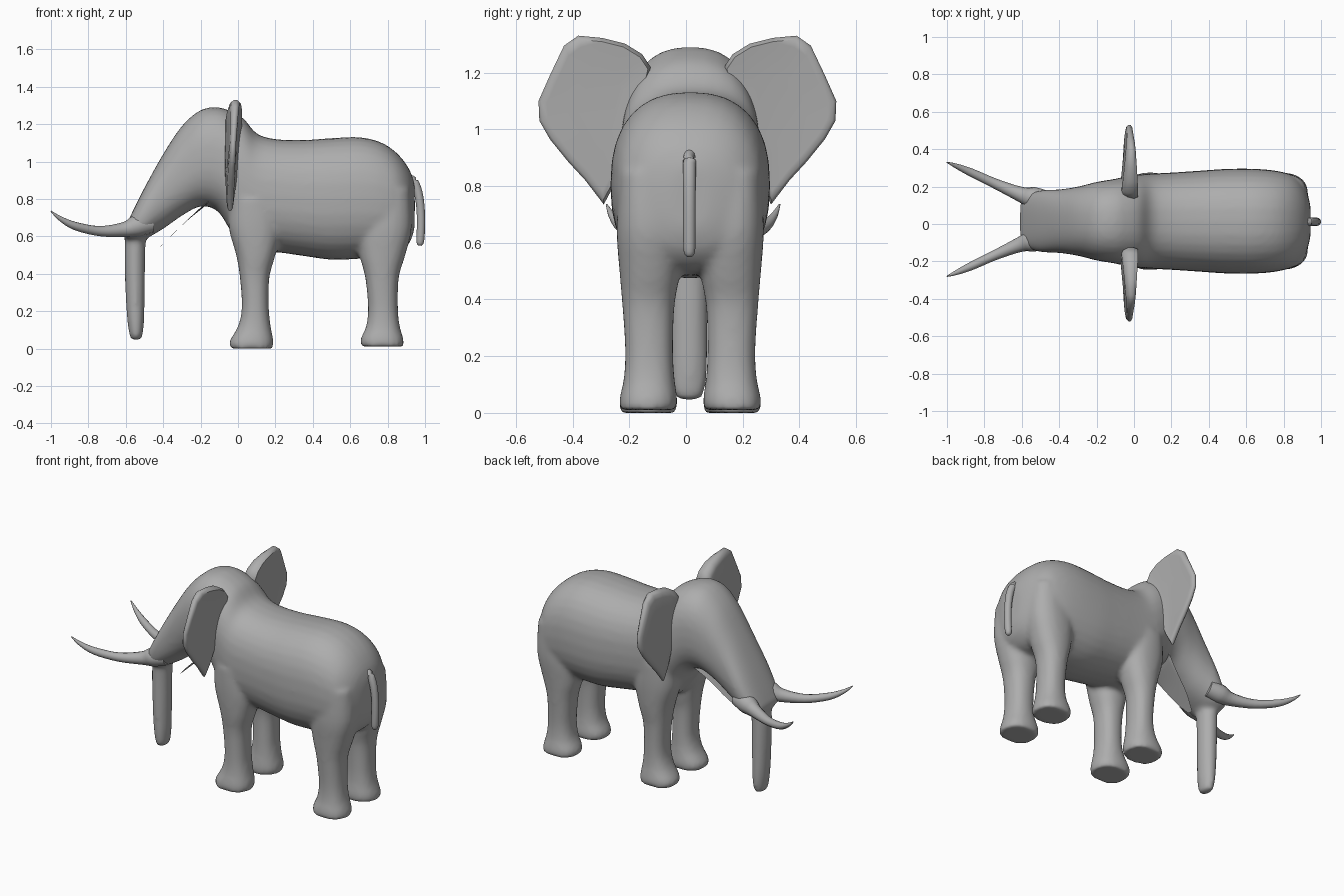
import bpy, bmesh
from math import sin, cos, pi, copysign
from mathutils import Vector

old = bpy.data.objects.get("Cube")
if old:
    bpy.data.objects.remove(old)

MID = 0.015  # lateral centre of the animal

grey = bpy.data.materials.new("hide grey")
grey.use_nodes = True
colour = (0.42, 0.42, 0.42, 1)
grey.diffuse_color = colour
grey.node_tree.nodes["Principled BSDF"].inputs["Base Color"].default_value = colour


def refine(rows, steps=4):
    """Catmull-Rom interpolation through rows of numbers."""
    rows = [Vector(r) for r in rows]
    out = []
    for i in range(len(rows) - 1):
        a, b, c, d = rows[max(i - 1, 0)], rows[i], rows[i + 1], rows[min(i + 2, len(rows) - 1)]
        for k in range(steps):
            t = k / steps
            out.append(b + (c - a) * t / 2 + (a * 2 - b * 5 + c * 4 - d) * t * t / 2
                       + (b * 3 - a - c * 3 + d) * t ** 3 / 2)
    return out + [rows[-1]]


def ring(centre, u, v, n=24, power=2.0):
    """Superellipse around centre, with half-axes u and v."""
    pts = []
    for i in range(n):
        a = 2 * pi * i / n
        c, s = cos(a), sin(a)
        pts.append(centre + u * copysign(abs(c) ** (2 / power), c)
                   + v * copysign(abs(s) ** (2 / power), s))
    return pts


def loft(bm, rings):
    loops = [[bm.verts.new(p) for p in r] for r in rings]
    n = len(loops[0])
    for a, b in zip(loops, loops[1:]):
        for i in range(n):
            j = (i + 1) % n
            bm.faces.new((a[i], a[j], b[j], b[i]))
    bm.faces.new(loops[0])
    bm.faces.new(loops[-1])


def finish(name, bm, angle=0.9):
    bmesh.ops.recalc_face_normals(bm, faces=bm.faces)
    mesh = bpy.data.meshes.new(name)
    bm.to_mesh(mesh)
    bm.free()
    mesh.materials.append(grey)
    obj = bpy.data.objects.new(name, mesh)
    bpy.context.collection.objects.link(obj)
    bpy.ops.object.select_all(action='DESELECT')
    obj.select_set(True)
    bpy.context.view_layer.objects.active = obj
    bpy.ops.object.shade_smooth_by_angle(angle=angle)
    return obj


def horn(name, path):
    """Tapered tube through rows of x, y, z, radius."""
    rows = refine(path)
    rings = []
    for i, r in enumerate(rows):
        d = (rows[min(i + 1, len(rows) - 1)] - rows[max(i - 1, 0)]).xyz.normalized()
        side = d.cross(Vector((0, 0, 1)) if abs(d.z) < 0.8 else Vector((0, 1, 0))).normalized()
        rings.append(ring(r.xyz, side * r.w, d.cross(side) * r.w, 12))
    bm = bmesh.new()
    loft(bm, rings)
    return finish(name, bm)


X, Y, Z = Vector((1, 0, 0)), Vector((0, 1, 0)), Vector((0, 0, 1))

# Torso and head: x, half width, underside, top
body = bmesh.new()
sections = [
    (-0.61, 0.10, 0.59, 0.63), (-0.57, 0.14, 0.575, 0.72), (-0.5, 0.165, 0.585, 0.86),
    (-0.4, 0.17, 0.64, 1.04), (-0.3, 0.185, 0.71, 1.19), (-0.2, 0.21, 0.76, 1.275),
    (-0.11, 0.225, 0.735, 1.29), (-0.04, 0.24, 0.63, 1.27), (0.03, 0.25, 0.53, 1.23),
    (0.1, 0.255, 0.51, 1.15), (0.2, 0.26, 0.515, 1.12), (0.35, 0.27, 0.495, 1.115),
    (0.5, 0.28, 0.475, 1.125), (0.65, 0.28, 0.48, 1.13), (0.77, 0.268, 0.49, 1.10),
    (0.86, 0.24, 0.51, 1.035), (0.92, 0.17, 0.57, 0.95), (0.945, 0.07, 0.65, 0.87)]
loft(body, [ring(Vector((x, MID, (lo + hi) / 2)), Y * w, Z * (hi - lo) / 2, 32, 2.4)
            for x, w, lo, hi in refine(sections)])

# Legs: height, rear edge and front edge in x, inner and outer distance in y
front_leg = [(0.0, -0.04, 0.185, 0.05, 0.25), (0.04, -0.045, 0.19, 0.045, 0.25),
             (0.12, 0.0, 0.175, 0.055, 0.235), (0.22, 0.02, 0.165, 0.06, 0.23),
             (0.38, 0.01, 0.168, 0.06, 0.235), (0.5, -0.01, 0.2, 0.04, 0.25),
             (0.65, -0.05, 0.23, 0.03, 0.26), (0.8, -0.04, 0.2, 0.05, 0.26)]
hind_leg = [(0.01, 0.66, 0.885, 0.05, 0.25), (0.05, 0.655, 0.885, 0.045, 0.25),
            (0.12, 0.685, 0.865, 0.055, 0.235), (0.22, 0.695, 0.855, 0.06, 0.23),
            (0.38, 0.68, 0.86, 0.055, 0.24), (0.5, 0.65, 0.895, 0.035, 0.25),
            (0.65, 0.64, 0.93, 0.03, 0.26), (0.85, 0.68, 0.92, 0.05, 0.25)]
for profile in (front_leg, hind_leg):
    for side in (-1, 1):
        loft(body, [ring(Vector(((a + b) / 2, MID + side * (i + o) / 2, z)),
                         X * (b - a) / 2, Y * (o - i) / 2, 24, 2.3)
                    for z, a, b, i, o in refine(profile)])

# Trunk: height, centre x, half depth, half width
trunk = [(0.045, -0.545, 0.022, 0.035), (0.07, -0.545, 0.035, 0.055), (0.15, -0.547, 0.045, 0.065),
         (0.3, -0.55, 0.052, 0.067), (0.55, -0.55, 0.056, 0.07), (0.68, -0.53, 0.05, 0.08)]
loft(body, [ring(Vector((x, 0.01, z)), X * d, Y * w) for z, x, d, w in refine(trunk)])

# Blend the body, legs and trunk into one soft skin
skin = finish("body", body)
blend = skin.modifiers.new("blend", 'REMESH')
blend.mode = 'VOXEL'
blend.voxel_size = 0.014
blend.use_smooth_shade = True
soften = skin.modifiers.new("soften", 'SMOOTH')
soften.factor = 0.5
soften.iterations = 8

# Lower jaw
jaw = bmesh.new()
loft(jaw, [ring(Vector((x, MID, z)), Y * w, Vector((0.7, 0, 0.7)) * t, 16)
           for x, z, w, t in refine([(-0.14, 0.80, 0.13, 0.07), (-0.24, 0.715, 0.09, 0.04),
                                     (-0.34, 0.62, 0.06, 0.025), (-0.415, 0.545, 0.02, 0.006)])])
finish("lower_jaw", jaw)

# Tusks
for side, name in ((1, "left"), (-1, "right")):
    horn(name + "_tusk", [(x, 0.025 + side * y, z, r) for x, y, z, r in (
        (-0.46, 0.1, 0.67, 0.05), (-0.54, 0.115, 0.655, 0.058), (-0.61, 0.135, 0.636, 0.04),
        (-0.74, 0.19, 0.628, 0.027), (-0.87, 0.25, 0.655, 0.022), (-0.95, 0.285, 0.695, 0.013),
        (-1.0, 0.305, 0.735, 0.003))])

# Ears: tapered plates with rounded rims
outline = [(0.13, 1.22), (0.16, 1.265), (0.22, 1.302), (0.3, 1.322), (0.385, 1.33), (0.435, 1.295),
           (0.485, 1.19), (0.525, 1.10), (0.522, 1.03), (0.485, 0.965), (0.42, 0.885),
           (0.36, 0.82), (0.295, 0.735), (0.26, 0.80), (0.22, 0.92), (0.16, 1.08)]
heart = Vector((0.32, 1.06))
for side, name in ((1, "left"), (-1, "right")):
    ear = bmesh.new()
    rings = []
    for scale, offset in ((0.5, -0.95), (0.85, -1), (0.95, -0.8), (1, -0.3), (1, 0.3),
                          (0.95, 0.8), (0.85, 0.75), (0.5, 0.6)):
        loop = []
        for p in outline:
            q = heart + (Vector(p) - heart) * scale
            thick = max(0.018, 0.05 - 0.09 * (q.x - 0.15)) * min(1, 0.45 + (q.y - 0.73) * 2)
            lean = -0.027 + 0.05 * (q.y - 1.05)
            loop.append((lean + offset * thick, 0.005 + side * q.x, q.y))
        rings.append(loop)
    loft(ear, rings)
    finish(name + "_ear", ear)

# Tail
horn("tail", [(0.9, 0.012, 0.92, 0.012), (0.935, 0.012, 0.90, 0.022), (0.962, 0.012, 0.84, 0.023),
              (0.976, 0.012, 0.75, 0.022), (0.978, 0.012, 0.65, 0.022), (0.974, 0.012, 0.57, 0.02),
              (0.973, 0.012, 0.55, 0.008)])
